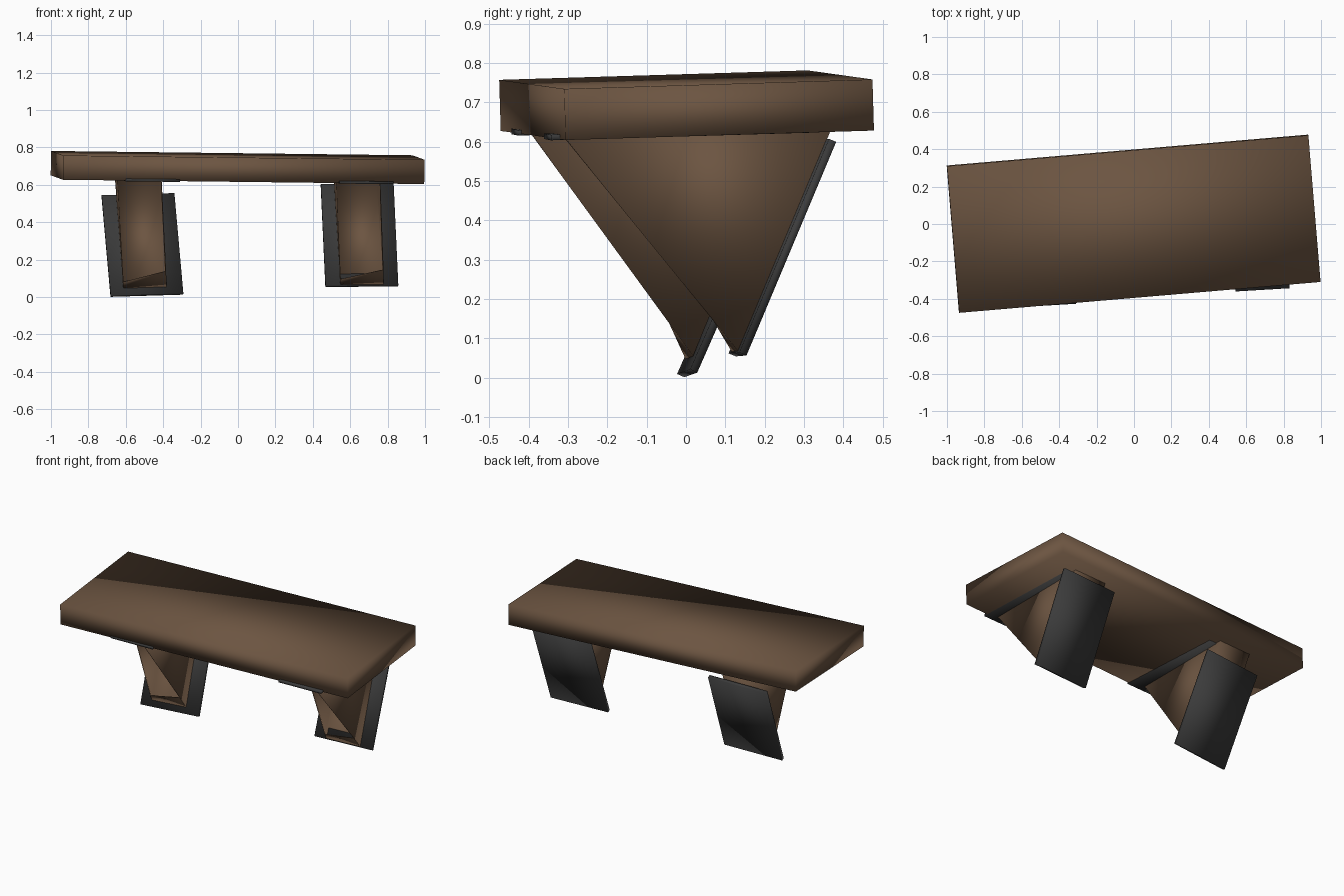
import bpy
from mathutils import Vector

if "Cube" in bpy.data.objects:
    bpy.data.objects.remove(bpy.data.objects["Cube"])

BROWN = bpy.data.materials.new("brown_wood")
BROWN.diffuse_color = (0.15, 0.09, 0.053, 1)
BROWN.use_nodes = True
BROWN.node_tree.nodes["Principled BSDF"].inputs["Base Color"].default_value = BROWN.diffuse_color
DARK = bpy.data.materials.new("dark_metal")
DARK.diffuse_color = (0.045, 0.045, 0.045, 1)
DARK.use_nodes = True
DARK.node_tree.nodes["Principled BSDF"].inputs["Base Color"].default_value = DARK.diffuse_color


def add_mesh(name, verts, faces, mat):
    mesh = bpy.data.meshes.new(name)
    mesh.from_pydata([tuple(v) for v in verts], [], faces)
    mesh.materials.append(mat)
    mesh.shade_smooth()
    obj = bpy.data.objects.new(name, mesh)
    bpy.context.collection.objects.link(obj)
    return obj


def slab(name, start, end, across, width, thick, mat):
    """Flat board whose centre line runs from start to end."""
    a, b = Vector(start), Vector(end)
    w = Vector(across).normalized()
    n = (b - a).cross(w).normalized() * thick / 2
    w = w * width / 2
    verts = [p + s * w + t * n for p in (a, b) for s, t in ((-1, -1), (1, -1), (1, 1), (-1, 1))]
    faces = [(0, 1, 2, 3), (7, 6, 5, 4), (0, 4, 5, 1), (1, 5, 6, 2), (2, 6, 7, 3), (3, 7, 4, 0)]
    return add_mesh(name, verts, faces, mat)


def wedge(name, front, back, apex, across, width):
    """Hollow triangular leg, open at the front; the left wall is shallower."""
    w = Vector(across).normalized() * width / 2
    f, b, a = Vector(front), Vector(back), Vector(apex)
    f_left = f.lerp(b, 0.36)
    # per side: front top, back top, apex, lip point on the front edge
    verts = []
    for s, top, lip in ((-1, f_left, 0.05), (1, f, 0.14)):
        verts += [p + s * w for p in (top, b, a, a.lerp(top, lip))]
    faces = [(0, 3, 2, 1), (4, 5, 6, 7), (1, 2, 6, 5), (0, 1, 5, 4), (2, 3, 7, 6)]
    obj = add_mesh(name, verts, faces, BROWN)
    wall = obj.modifiers.new("wall", 'SOLIDIFY')
    wall.thickness = 0.006
    wall.offset = -1
    return obj


# Bench top, slightly turned and tilted
slab("seat_top", (-0.968, -0.081, 0.704), (0.964, 0.084, 0.681),
     (-0.065, 0.782, 0.024), 0.787, 0.130, BROWN)

# Legs: wedge, sloping back plate, mounting plate under the top
legs = {
    "left": dict(across=(1, 0.085, 0.03),
                 front=(-0.525, -0.41, 0.625), back=(-0.543, 0.25, 0.645), apex=(-0.498, 0.008, 0.056),
                 low=(-0.487, 0.003, 0.011), high=(-0.535, 0.238, 0.546),
                 mount_a=(-0.455, -0.435, 0.624), mount_b=(-0.52, 0.22, 0.644)),
    "right": dict(across=(1, 0.07, 0.006),
                  front=(0.645, -0.32, 0.612), back=(0.628, 0.36, 0.635), apex=(0.663, 0.125, 0.07),
                  low=(0.662, 0.131, 0.059), high=(0.637, 0.359, 0.602),
                  mount_a=(0.687, -0.352, 0.612), mount_b=(0.635, 0.33, 0.632)),
}
for side, d in legs.items():
    wedge(side + "_leg", d["front"], d["back"], d["apex"], d["across"], 0.225)
    slab(side + "_back_plate", d["low"], d["high"], d["across"], 0.39, 0.02, DARK)
    slab(side + "_mount_plate", d["mount_a"], d["mount_b"], (1, 0.06, -0.012), 0.29, 0.014, DARK)
